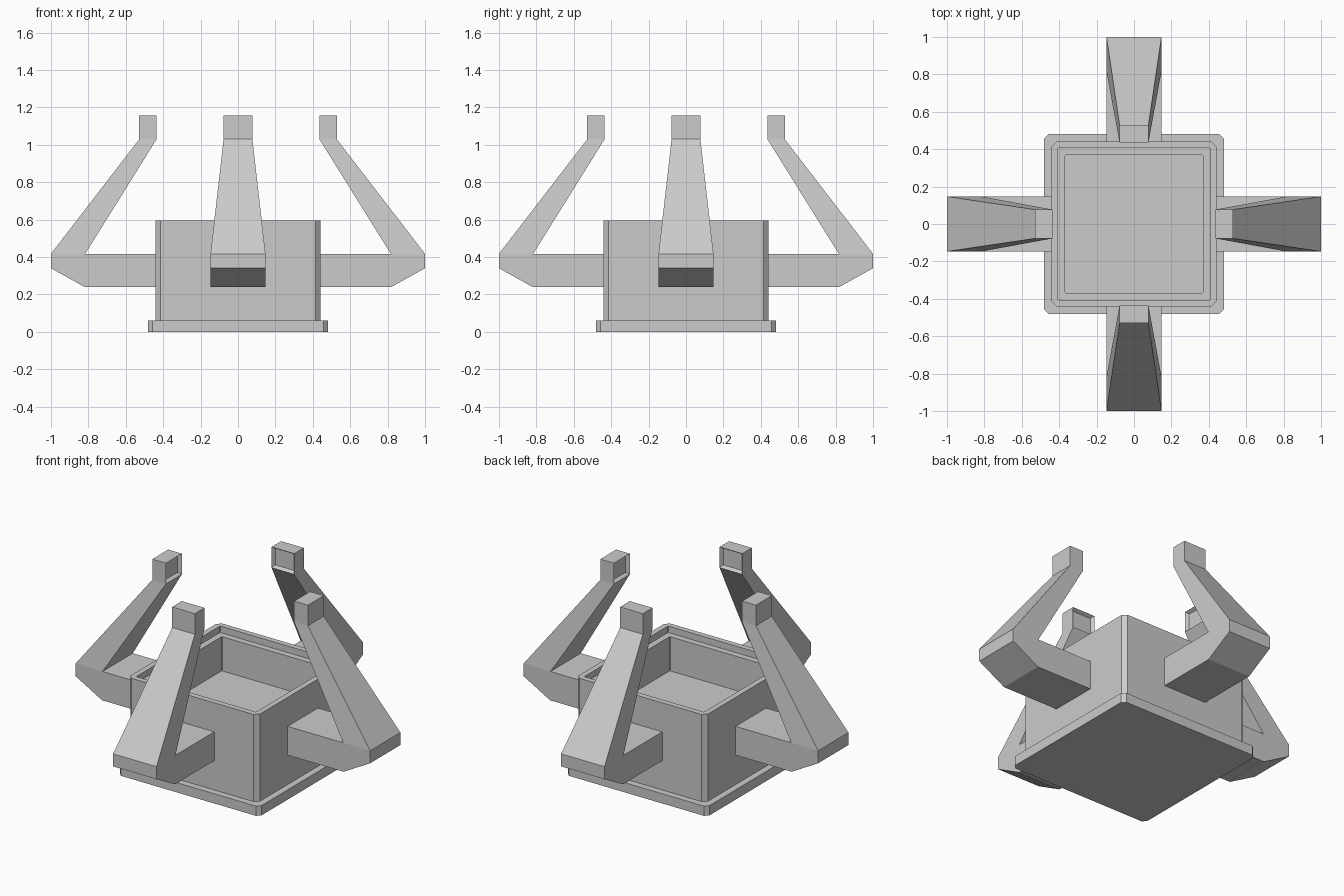
import bpy, bmesh
from math import pi
from mathutils import Matrix

if "Cube" in bpy.data.objects:
    bpy.data.objects.remove(bpy.data.objects["Cube"])


def finish(name, bm):
    bmesh.ops.recalc_face_normals(bm, faces=bm.faces[:])
    mesh = bpy.data.meshes.new(name)
    bm.to_mesh(mesh)
    bm.free()
    obj = bpy.data.objects.new(name, mesh)
    bpy.context.collection.objects.link(obj)
    return obj


def stacked_rings(name, rings):
    """Closed solid through square rings (half width, corner chamfer, z)."""
    bm = bmesh.new()
    loops = []
    for h, c, z in rings:
        k = h - c
        pts = [(h, -k), (h, k), (k, h), (-k, h), (-h, k), (-h, -k), (-k, -h), (k, -h)]
        loops.append([bm.verts.new((x, y, z)) for x, y in pts])
    for a, b in zip(loops, loops[1:]):
        for i in range(8):
            j = (i + 1) % 8
            bm.faces.new((a[i], a[j], b[j], b[i]))
    bm.faces.new(loops[0][::-1])
    bm.faces.new(loops[-1])
    return finish(name, bm)


# Foot plate, box walls, stepped rim and sunken floor
stacked_rings("box_base", [
    (0.48, 0.022, 0.0), (0.48, 0.022, 0.06),
    (0.44, 0.025, 0.06), (0.44, 0.025, 0.595),
    (0.406, 0.004, 0.595), (0.406, 0.004, 0.555),
    (0.368, 0.004, 0.555), (0.368, 0.004, 0.345)])

# Arm profile in (outward, up, half width)
W, T = 0.147, 0.077
PROFILE = [(0.435, 0.24, W), (0.82, 0.24, W), (1.0, 0.34, W), (1.0, 0.417, W),
           (0.528, 1.03, T), (0.528, 1.157, T), (0.435, 1.157, T), (0.435, 1.03, T),
           (0.817, 0.417, W), (0.435, 0.417, W)]
SIDES = [(0, 1, 2, 3, 8, 9), (3, 4, 7, 8), (4, 5, 6, 7)]


def arm(name, angle):
    bm = bmesh.new()
    left = [bm.verts.new((x, w, z)) for x, z, w in PROFILE]
    right = [bm.verts.new((x, -w, z)) for x, z, w in PROFILE]
    for side in SIDES:
        bm.faces.new([left[i] for i in side])
        bm.faces.new([right[i] for i in reversed(side)])
    n = len(PROFILE)
    skin = [bm.faces.new((left[i], right[i], right[(i + 1) % n], left[(i + 1) % n]))
            for i in range(n)]
    bmesh.ops.recalc_face_normals(bm, faces=bm.faces[:])
    # Recessed pad on the inward face of the tip
    pad = skin[6]
    bmesh.ops.inset_region(bm, faces=[pad], thickness=0.017)
    bmesh.ops.translate(bm, verts=pad.verts[:], vec=(0.02, 0, 0))
    bmesh.ops.transform(bm, matrix=Matrix.Rotation(angle, 4, 'Z'), verts=bm.verts[:])
    finish(name, bm)


for i, side_name in enumerate(("right", "back", "left", "front")):
    arm(side_name + "_arm", i * pi / 2)
